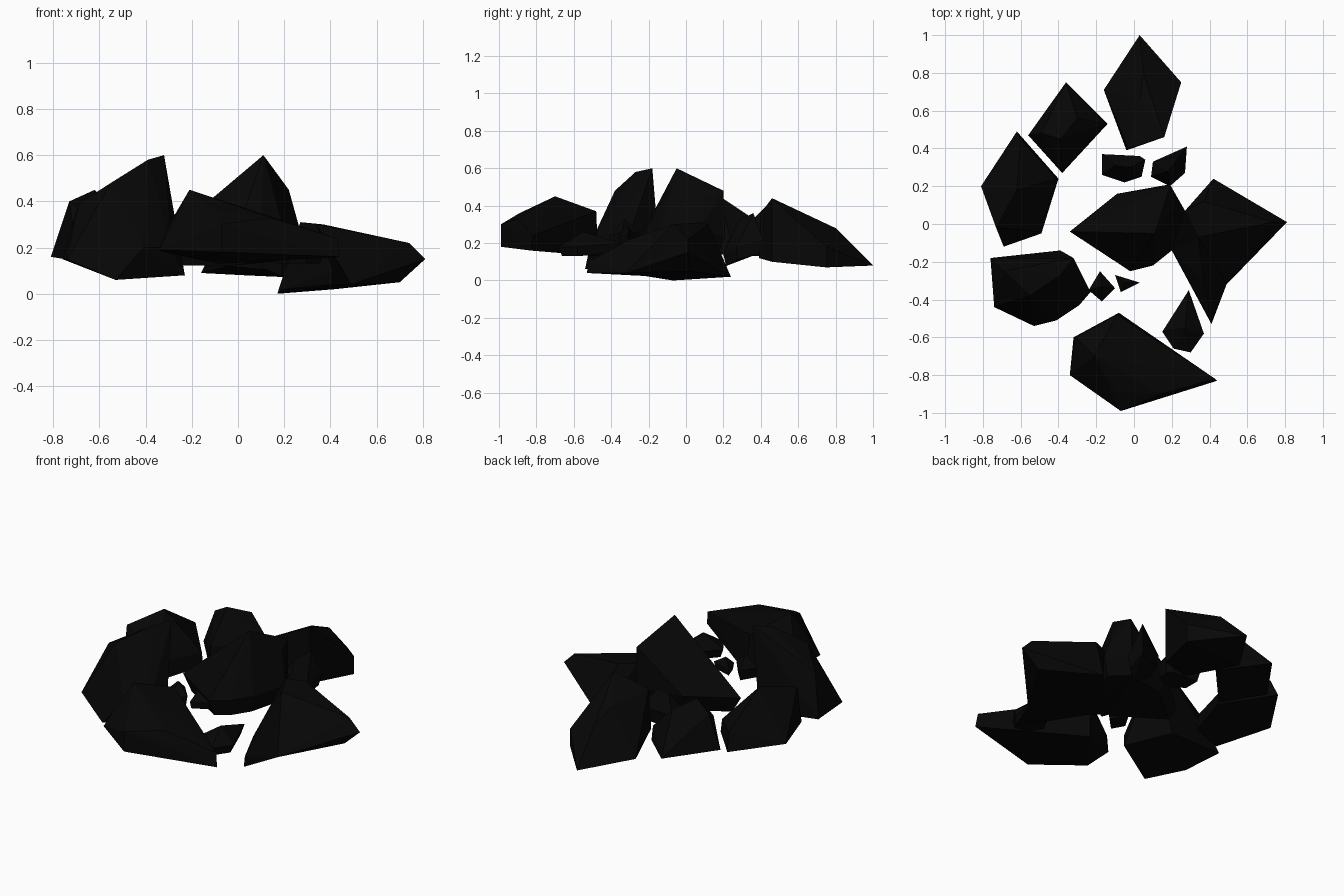
import bpy
import bmesh
from mathutils import Vector

default_cube = bpy.data.objects.get("Cube")
if default_cube:
    bpy.data.objects.remove(default_cube, do_unlink=True)

# Single dark stone colour
stone = bpy.data.materials.new("black_stone")
stone.use_nodes = True
stone_colour = (.002, .002, .002, 1)
stone.diffuse_color = stone_colour
shader = next(node for node in stone.node_tree.nodes if node.type == 'BSDF_PRINCIPLED')
shader.inputs["Base Color"].default_value = stone_colour
shader.inputs["Roughness"].default_value = .9


def add_hull(mesh, points):
    """Wrap a faceted convex skin around the points."""
    verts = [mesh.verts.new(point) for point in points]
    result = bmesh.ops.convex_hull(mesh, input=verts, use_existing_faces=False)
    leftover = {item for key in ("geom_interior", "geom_unused") for item in result[key]
                if isinstance(item, bmesh.types.BMVert) and not item.link_faces}
    bmesh.ops.delete(mesh, geom=list(leftover), context='VERTS')


def shard_points(rim, crest, drop=0):
    """Widest outline, ridge points above it, and a tapered underside below it."""
    rim = [Vector(point) for point in rim]
    centre = sum(rim, Vector()) / len(rim)
    under = [centre.lerp(point, .85) - Vector((0, 0, drop)) for point in rim] if drop else []
    return rim + [Vector(point) for point in crest] + under


def rock(name, *shards):
    mesh = bmesh.new()
    for shard in shards:
        add_hull(mesh, shard_points(*shard))
    bmesh.ops.recalc_face_normals(mesh, faces=mesh.faces[:])
    data = bpy.data.meshes.new(name)
    mesh.to_mesh(data)
    mesh.free()
    data.materials.append(stone)
    bpy.context.collection.objects.link(bpy.data.objects.new(name, data))


# Outer ring of large rocks
rock("back_rock", (
    [(.03, 1, .08), (.25, .75, .07), (.16, .46, .1), (-.04, .39, .12), (-.16, .71, .09)],
    [(.16, .46, .44), (-.03, .4, .36), (.03, .66, .34), (.05, .8, .28), (.25, .75, .18)]))

rock("back_right_rock", (
    [(-.36, .75, .16), (-.14, .53, .13), (-.38, .27, .13), (-.56, .47, .16)],
    [(-.39, .45, .42), (-.3, .56, .37), (-.49, .48, .36), (-.38, .28, .25),
     (-.15, .53, .22)]))

rock("right_rock", (
    [(-.62, .49, .17), (-.4, .24, .14), (-.49, -.05, .14), (-.69, -.12, .14), (-.81, .2, .16)],
    [(-.62, .18, .45), (-.73, -.02, .4), (-.6, .45, .27), (-.41, .24, .22),
     (-.5, -.04, .24)]))

rock("front_right_rock", (
    [(-.76, -.18, .15), (-.39, -.14, .12), (-.23, -.36, .08), (-.53, -.54, .06),
     (-.69, -.45, .14), (-.74, -.44, .15)],
    [(-.32, -.18, .6), (-.39, -.27, .58), (-.55, -.38, .48), (-.69, -.25, .39),
     (-.29, -.43, .2), (-.41, -.51, .2)]))

rock("front_rock", (
    [(-.32, -.6, .18), (-.08, -.47, .13), (.44, -.83, .16), (.15, -.91, .17),
     (-.07, -.99, .18), (-.34, -.8, .19)],
    [(-.21, -.7, .45), (-.1, -.89, .36), (-.07, -.99, .3), (-.09, -.48, .37),
     (-.31, -.6, .28), (.14, -.9, .33), (.43, -.82, .24)]))

# Broad left rock with a forward-pointing spike
rock("left_rock", (
    [(.42, .24, .02), (.7, .02, .05), (.81, .01, .15), (.49, -.32, .04), (.17, -.07, 0),
     (.2, -.14, .02)],
    [(.34, -.07, .3), (.74, .01, .22), (.37, .12, .3), (.27, .07, .31)]), (
    [(.2, -.14, .02), (.49, -.32, .04), (.41, -.53, .04)],
    [(.34, -.07, .3), (.37, -.3, .22), (.41, -.52, .1)]))

# Central peak
rock("centre_rock", (
    [(-.34, -.04, .22), (-.09, .16, .24), (.19, .21, .24), (.27, .07, .27),
     (.2, -.14, .26), (.1, -.22, .24), (-.02, -.25, .22)],
    [(.11, -.05, .6), (.19, .2, .48), (.22, .1, .45)], .1))

# Small chips in the gaps
rock("front_left_chip", (
    [(.29, -.35, .2), (.37, -.58, .18), (.3, -.68, .18), (.21, -.66, .18), (.15, -.57, .18)],
    [(.27, -.55, .26)], .05))

rock("back_centre_chip", (
    [(-.17, .37, .22), (.03, .36, .22), (.06, .34, .22), (.04, .25, .22),
     (-.05, .22, .2), (-.17, .26, .22)],
    [(-.1, .31, .32), (-.02, .3, .32)], .08))

rock("back_left_chip", (
    [(.28, .41, .22), (.1, .33, .22), (.09, .25, .18), (.19, .2, .14), (.27, .27, .18)],
    [(.24, .36, .36), (.18, .28, .32)], .07))

rock("front_centre_chip", (
    [(-.18, -.25, .26), (-.1, -.34, .26), (-.17, -.41, .24), (-.24, -.35, .26)],
    [(-.17, -.33, .33)], .06))

rock("tiny_chip", (
    [(-.1, -.27, .24), (.03, -.31, .24), (-.07, -.36, .24)],
    [(-.05, -.31, .29)], .04))
